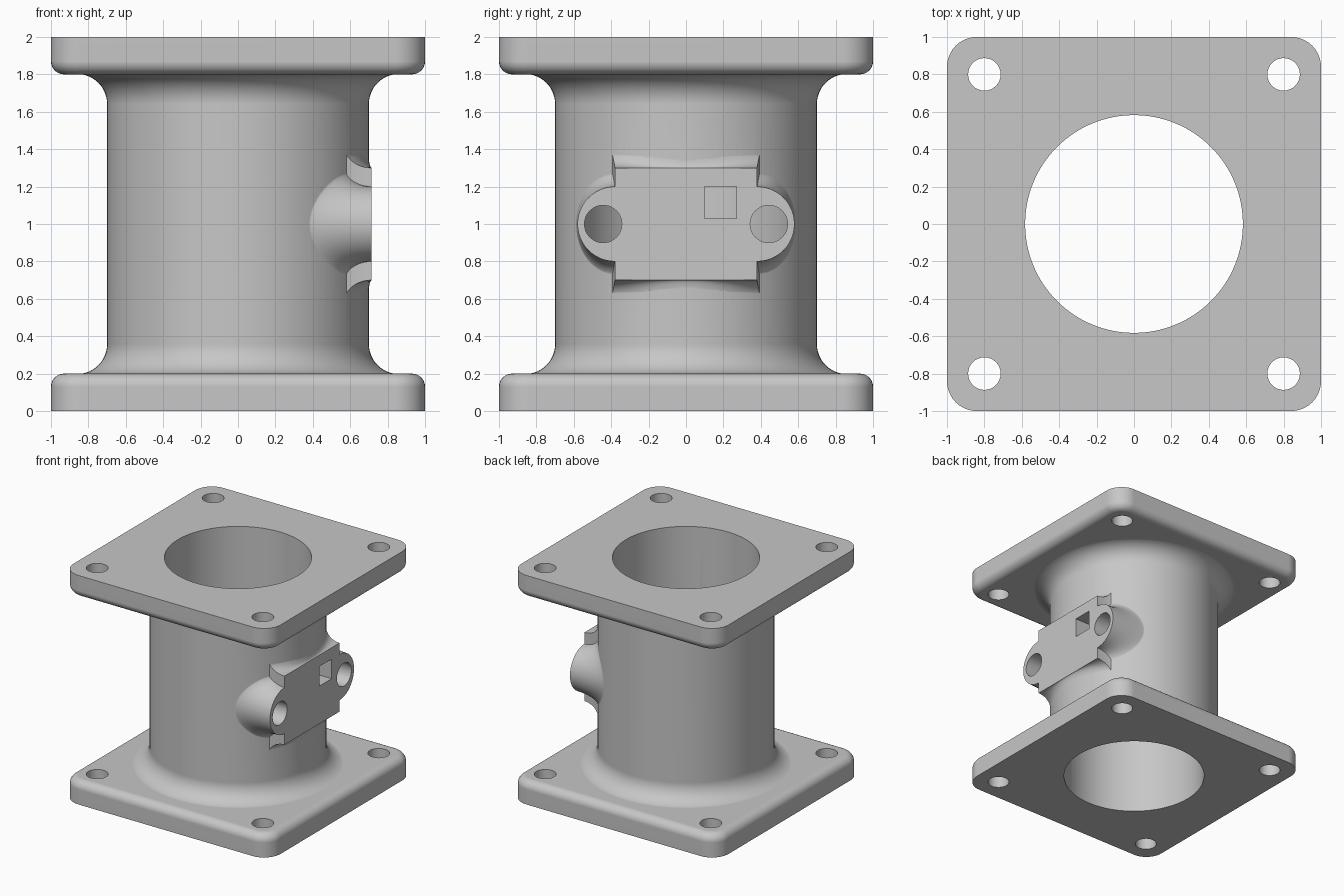
import bpy, bmesh
from math import sin, cos, pi, sqrt

cube = bpy.data.objects.get("Cube")
if cube:
    bpy.data.objects.remove(cube, do_unlink=True)

PIPE_R, BORE_R, PAD_X = 0.70, 0.582, 0.715

grey = bpy.data.materials.new("light_grey")
grey.use_nodes = True
colour = (0.57, 0.57, 0.57, 1)
grey.diffuse_color = colour
grey.node_tree.nodes["Principled BSDF"].inputs["Base Color"].default_value = colour


def loft(name, rings):
    """Skin a stack of closed rings and cap both ends."""
    bm = bmesh.new()
    loops = [[bm.verts.new(p) for p in ring] for ring in rings]
    n = len(loops[0])
    for a, b in zip(loops, loops[1:]):
        for i in range(n):
            j = (i + 1) % n
            bm.faces.new((a[i], a[j], b[j], b[i]))
    bm.faces.new(loops[0])
    bm.faces.new(loops[-1])
    bmesh.ops.recalc_face_normals(bm, faces=bm.faces)
    mesh = bpy.data.meshes.new(name)
    bm.to_mesh(mesh)
    bm.free()
    mesh.materials.append(grey)
    obj = bpy.data.objects.new(name, mesh)
    bpy.context.collection.objects.link(obj)
    return obj


def circle(r, z, n, cx=0, cy=0):
    return [(cx + r * cos(2 * pi * i / n), cy + r * sin(2 * pi * i / n), z) for i in range(n)]


def rounded_square(half, r, z, steps=10):
    ring = []
    for q, (sx, sy) in enumerate(((1, 1), (-1, 1), (-1, -1), (1, -1))):
        for i in range(steps + 1):
            a = pi / 2 * (q + i / steps)
            ring.append((sx * (half - r) + r * cos(a), sy * (half - r) + r * sin(a), z))
    return ring


def combine(target, other, operation):
    mod = target.modifiers.new(operation, 'BOOLEAN')
    mod.operation, mod.object, mod.solver = operation, other, 'EXACT'
    bpy.context.view_layer.objects.active = target
    bpy.ops.object.modifier_apply(modifier=mod.name)
    bpy.data.objects.remove(other, do_unlink=True)


# Pipe with a wide fillet at each end
FILLET, STEPS = 0.16, 12
lower = [(PIPE_R + FILLET, 0.1)]
for i in range(STEPS + 1):
    a = pi / 2 * i / STEPS
    lower.append((PIPE_R + FILLET * (1 - sin(a)), 0.198 + FILLET * (1 - cos(a))))
profile = lower + [(r, 2 - z) for r, z in reversed(lower)]
housing = loft("housing", [circle(r, z, 128) for r, z in profile])

# Square flanges, rounded on the edge that faces the pipe
EDGE, CORNER = 0.07, 0.16
for name, flip in (("bottom_flange", False), ("top_flange", True)):
    levels = [(0, 0)]
    for i in range(9):
        a = pi / 2 * i / 8
        levels.append((EDGE * (1 - cos(a)), 0.2 - EDGE * (1 - sin(a))))
    rings = [rounded_square(1 - s, CORNER - s, 2 - z if flip else z) for s, z in levels]
    combine(housing, loft(name, rings), 'UNION')


def flared_pad(name, outline):
    """Flat pad whose sides sweep outward to meet the pipe.
    outline holds (y, z, foot_y, foot_z), z measured from mid height."""
    rings = []
    for k in range(11):
        t = pi / 2 * k / 10
        f = 1 - cos(t)
        ring = []
        for y, z, fy, fz in outline:
            foot = sqrt(PIPE_R ** 2 - fy ** 2) - 0.004
            ring.append((PAD_X + (foot - PAD_X) * sin(t),
                         y + (fy - y) * f, 1 + z + (fz - z) * f))
        rings.append(ring)
    rings.append([(0.25, fy, 1 + fz) for _, _, fy, fz in outline])
    return loft(name, rings)


# Sensor pad: rectangular block
ys = [0.38 * (i / 12 - 1) for i in range(25)]
block = [(y, 0.3, y * 1.05, 0.41) for y in ys]
block += [(y, -0.3, y * 1.05, -0.41) for y in reversed(ys)]
combine(housing, flared_pad("pad_block", block), 'UNION')

# Sensor pad: round ears on both sides
ears = []
for side in (1, -1):
    for i in range(25):
        a = pi * (i / 24 - 0.5)
        y, z = side * (0.38 + 0.2 * cos(a)), side * 0.2 * sin(a)
        ears.append((y, z, y + side * 0.01 * cos(a), z * 1.45))
combine(housing, flared_pad("pad_ears", ears), 'UNION')

# Main bore
combine(housing, loft("bore", [circle(BORE_R, z, 128) for z in (-0.1, 2.1)]), 'DIFFERENCE')

# Bolt holes through both flanges
for x in (-0.8, 0.8):
    for y in (-0.8, 0.8):
        hole = loft("bolt_hole", [circle(0.087, z, 32, x, y) for z in (-0.1, 2.1)])
        combine(housing, hole, 'DIFFERENCE')

# Pad holes: two round and one square, opening into the bore
for y in (-0.443, 0.443):
    rings = [[(x, a, 1 + b) for a, b, _ in circle(0.1, 0, 32, y)] for x in (0.1, 0.8)]
    combine(housing, loft("screw_hole", rings), 'DIFFERENCE')
square = [(0.1, 1.03), (0.27, 1.03), (0.27, 1.2), (0.1, 1.2)]
port = loft("sensor_port", [[(x, y, z) for y, z in square] for x in (0.1, 0.8)])
combine(housing, port, 'DIFFERENCE')

# Smooth shading with crisp edges
bpy.ops.object.select_all(action='DESELECT')
housing.select_set(True)
bpy.context.view_layer.objects.active = housing
bpy.ops.object.shade_smooth_by_angle(angle=0.6)
weighted = housing.modifiers.new("Weighted normals", 'WEIGHTED_NORMAL')
weighted.keep_sharp = True
